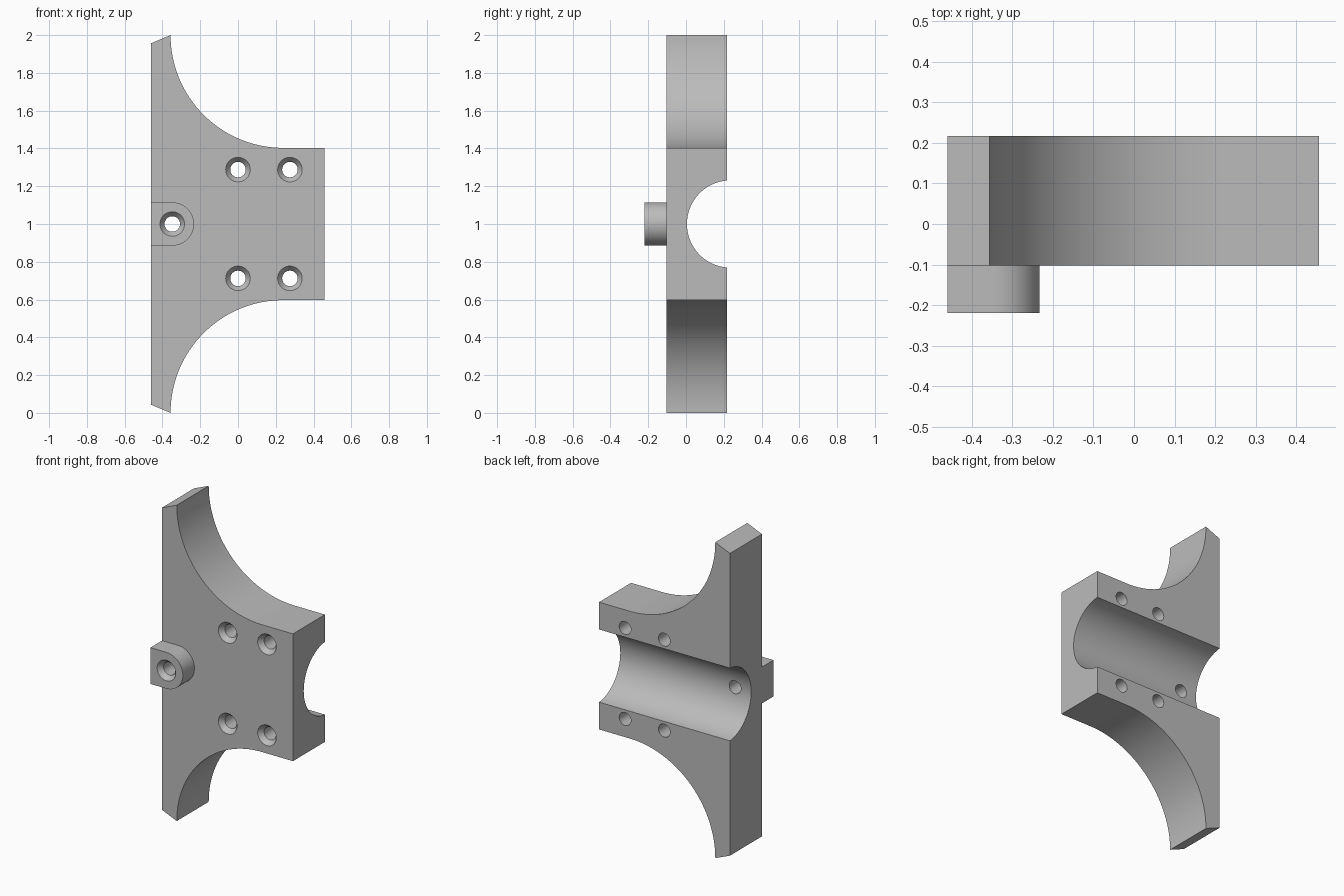
import bpy, bmesh, math
from mathutils import Vector

default = bpy.data.objects.get("Cube")
if default:
    bpy.data.objects.remove(default, do_unlink=True)

FRONT, BACK, BOSS_FRONT = -0.103, 0.217, -0.219
LEFT, RIGHT, MID = -0.46, 0.457, 1.0

grey = bpy.data.materials.new("plain grey")
grey.use_nodes = True
colour = (0.50, 0.50, 0.50, 1)
grey.diffuse_color = colour
grey.node_tree.nodes["Principled BSDF"].inputs["Base Color"].default_value = colour


def finish(name, bm):
    bmesh.ops.recalc_face_normals(bm, faces=bm.faces)
    mesh = bpy.data.meshes.new(name)
    bm.to_mesh(mesh)
    bm.free()
    mesh.materials.append(grey)
    obj = bpy.data.objects.new(name, mesh)
    bpy.context.collection.objects.link(obj)
    return obj


def extrude(name, outline, depth):
    """Extrude a closed outline of 3D points along a vector."""
    bm = bmesh.new()
    face = bm.faces.new([bm.verts.new(p) for p in outline])
    moved = bmesh.ops.extrude_face_region(bm, geom=[face], use_keep_orig=True)["geom"]
    bmesh.ops.translate(bm, verts=[v for v in moved if isinstance(v, bmesh.types.BMVert)], vec=depth)
    return finish(name, bm)


def arc(cx, cz, r, start, end, steps):
    """Points on an arc, angles in degrees."""
    angles = [math.radians(start + (end - start) * i / steps) for i in range(steps + 1)]
    return [(cx + r * math.cos(a), cz + r * math.sin(a)) for a in angles]


def countersunk_cutter(x, z, front):
    """Lathed cutter: flared mouth, cone, then a straight bore along y."""
    rings = [(0.065, front - 0.05), (0.065, front), (0.041, front + 0.03), (0.041, BACK + 0.1)]
    bm = bmesh.new()
    loops = [[bm.verts.new((px, y, pz)) for px, pz in arc(x, z, r, 0, 360, 48)[:-1]]
             for r, y in rings]
    for a, b in zip(loops, loops[1:]):
        for i in range(len(a)):
            j = (i + 1) % len(a)
            bm.faces.new((a[i], a[j], b[j], b[i]))
    bm.faces.new(loops[0])
    bm.faces.new(loops[-1])
    return finish("hole_cutter", bm)


def cut(obj, cutters):
    bpy.context.view_layer.objects.active = obj
    for cutter in cutters:
        mod = obj.modifiers.new("cut", "BOOLEAN")
        mod.operation = "DIFFERENCE"
        mod.solver = "EXACT"
        mod.object = cutter
        bpy.ops.object.modifier_apply(modifier=mod.name)


# Plate: upper half outline, mirrored below the centre line
upper = [(LEFT, 1.957)] + arc(0.24, 2.0, 0.597, 180, 270, 48) + [(RIGHT, 1.403)]
outline = upper + [(x, 2 * MID - z) for x, z in reversed(upper)]
plate = extrude("plate", [(x, FRONT, z) for x, z in outline], Vector((0, BACK - FRONT, 0)))

# Round-ended boss on the front
tab = [(LEFT, MID - 0.115)] + arc(-0.348, MID, 0.115, -90, 90, 32) + [(LEFT, MID + 0.115)]
boss = extrude("boss", [(x, BOSS_FRONT, z) for x, z in tab], Vector((0, FRONT - BOSS_FRONT, 0)))

# Half-round channel along the back
ring = arc(0.236, MID, 0.231, 0, 360, 96)[:-1]
channel = extrude("channel_cutter", [(-0.6, y, z) for y, z in ring], Vector((1.2, 0, 0)))

# Four plate holes and the boss hole
holes = [countersunk_cutter(x, MID + s * 0.288, FRONT) for x in (0, 0.275) for s in (-1, 1)]
boss_hole = countersunk_cutter(-0.348, MID, BOSS_FRONT)
cut(plate, [channel, boss_hole] + holes)
cut(boss, [boss_hole])
for cutter in [channel, boss_hole] + holes:
    bpy.data.objects.remove(cutter, do_unlink=True)

# Smooth curved walls, crisp edges
for obj in (plate, boss):
    bpy.ops.object.select_all(action="DESELECT")
    obj.select_set(True)
    bpy.context.view_layer.objects.active = obj
    bpy.ops.object.shade_smooth_by_angle(angle=math.radians(25))
